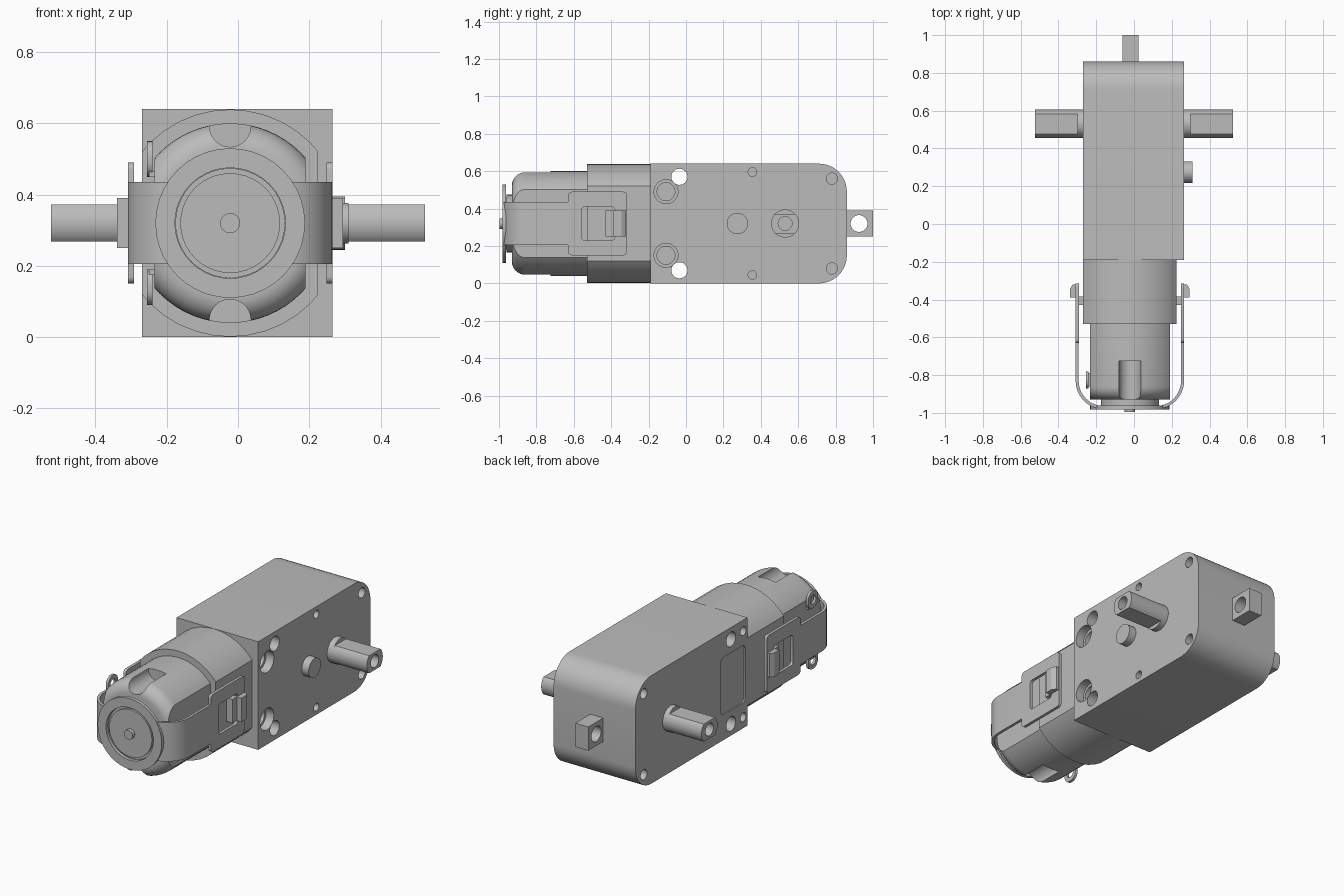
import bpy, bmesh
from math import sin, cos, pi, radians
from mathutils import Vector

cube = bpy.data.objects.get("Cube")
if cube:
    bpy.data.objects.remove(cube, do_unlink=True)

grey = bpy.data.materials.new("plain grey")
grey.use_nodes = True
grey.diffuse_color = (0.5, 0.5, 0.5, 1)
grey.node_tree.nodes["Principled BSDF"].inputs["Base Color"].default_value = (0.5, 0.5, 0.5, 1)

CX, CZ = -0.022, 0.32      # motor axis


def finish(name, bm):
    bmesh.ops.recalc_face_normals(bm, faces=bm.faces)
    mesh = bpy.data.meshes.new(name)
    bm.to_mesh(mesh)
    bm.free()
    mesh.materials.append(grey)
    ob = bpy.data.objects.new(name, mesh)
    bpy.context.collection.objects.link(ob)
    return ob


def place(axis, p, d):
    u, v = p
    return {"X": (d, u, v), "Y": (u, d, v), "Z": (u, v, d)}[axis]


def prism(name, pts, axis, a, b):
    bm = bmesh.new()
    face = bm.faces.new([bm.verts.new(place(axis, p, a)) for p in pts])
    ext = bmesh.ops.extrude_face_region(bm, geom=[face])
    shift = Vector(place(axis, (0, 0), b - a))
    bmesh.ops.translate(bm, vec=shift, verts=[v for v in ext["geom"] if isinstance(v, bmesh.types.BMVert)])
    return finish(name, bm)


def arc(u, v, r, start, end, n=12):
    steps = [radians(start + (end - start) * i / n) for i in range(n + 1)]
    return [(u + r * cos(t), v + r * sin(t)) for t in steps]


def circle(u, v, r, n=40):
    return arc(u, v, r, 0, 360, n)[:-1]


def rod(name, u, v, r, axis, a, b):
    return prism(name, circle(u, v, r), axis, a, b)


def box(name, x, y, z):
    return prism(name, [(x[0], z[0]), (x[1], z[0]), (x[1], z[1]), (x[0], z[1])], "Y", *y)


def rounded(y, z, r):
    return (arc(y[1] - r, z[1] - r, r, 0, 90, 6) + arc(y[0] + r, z[1] - r, r, 90, 180, 6)
            + arc(y[0] + r, z[0] + r, r, 180, 270, 6) + arc(y[1] - r, z[0] + r, r, 270, 360, 6))


def boolean(ob, tool, operation="DIFFERENCE"):
    tool.hide_render = True
    mod = ob.modifiers.new("cut", "BOOLEAN")
    mod.object, mod.operation, mod.solver = tool, operation, "EXACT"
    bpy.context.view_layer.objects.active = ob
    bpy.ops.object.modifier_apply(modifier=mod.name)
    bpy.data.objects.remove(tool, do_unlink=True)


def mirror_z(z):
    return (z, 2 * CZ - z)


# Gearbox with rounded rear corners
L, R = -0.27, 0.265
gearbox = prism("gearbox", [(-0.19, 0), *arc(0.71, 0.15, 0.15, -90, 0),
                            *arc(0.71, 0.49, 0.15, 0, 90), (-0.19, 0.64)], "X", L, R)
# Mounting holes, counterbores and screw holes
for z in mirror_z(0.57):
    boolean(gearbox, rod("cutter", -0.035, z, 0.043, "X", -0.5, 0.5))
for z in mirror_z(0.49):
    boolean(gearbox, rod("cutter", -0.107, z, 0.064, "X", R - 0.05, 0.5))
    boolean(gearbox, rod("cutter", -0.107, z, 0.048, "X", R - 0.14, 0.5))
for z in mirror_z(0.56):
    for x in (L, R):
        boolean(gearbox, rod("cutter", 0.78, z, 0.03, "X", x - 0.06, x + 0.06))
for z in mirror_z(0.595):
    boolean(gearbox, rod("cutter", 0.355, z, 0.023, "X", R - 0.05, R + 0.05))
for z in mirror_z(0.575):
    boolean(gearbox, rod("cutter", -0.15, z, 0.026, "X", L - 0.05, L + 0.05))
# Shallow inset panel on the right side
boolean(gearbox, prism("cutter", rounded((-0.17, 0.06), (0.15, 0.49), 0.03), "X", L - 0.05, L + 0.008))

# Rear mounting tab
tab = box("rear_tab", (-0.06, 0.025), (0.84, 1.0), (0.25, 0.39))
boolean(tab, rod("cutter", 0.925, CZ, 0.045, "X", -0.2, 0.2))

# Output shafts: round collar, double-flat end, bored centre
flat = [(y, max(CZ - 0.052, min(CZ + 0.052, z))) for y, z in circle(0.53, CZ, 0.075)]
for side, name, face in ((-1, "right", L), (1, "left", R)):
    shaft = prism(name + "_output_shaft", flat, "X", side * 0.29, side * 0.525)
    boolean(shaft, rod("cutter", 0.53, CZ, 0.037, "X", side * 0.4, side * 0.6))
    rod(name + "_shaft_collar", 0.53, CZ, 0.075, "X", face - side * 0.02, side * 0.3)
rod("side_peg", 0.275, CZ, 0.057, "X", R - 0.02, 0.31)

# Motor holder: round sleeve with flat sides
holder = rod("motor_holder", CX, CZ, 0.319, "Y", -0.53, -0.188)
boolean(holder, box("cutter", (CX - 0.248, CX + 0.247), (-0.6, -0.1), (-0.1, 0.8)), "INTERSECT")

# Motor can: turned body with a filleted front, flattened on both sides
profile = [(-0.5, 0.28)] + [(y, r) for y, r in arc(-0.86, 0.21, 0.07, 90, 180, 8)]
bm = bmesh.new()
rings = [[bm.verts.new((x, y, z)) for x, z in circle(CX, CZ, r, 64)] for y, r in profile]
for a, b in zip(rings, rings[1:]):
    for i in range(64):
        j = (i + 1) % 64
        bm.faces.new((a[i], a[j], b[j], b[i]))
bm.faces.new(rings[0])
bm.faces.new(rings[-1])
motor = finish("motor_can", bm)
boolean(motor, box("cutter", (CX - 0.212, CX + 0.212), (-1.1, -0.3), (-0.1, 0.8)), "INTERSECT")
for z in mirror_z(0.592):
    boolean(motor, rod("cutter", CX, z, 0.058, "Y", -1.0, -0.725))
rod("motor_end_boss", CX, CZ, 0.154, "Y", -0.96, -0.92)
rod("motor_end_cap", CX, CZ, 0.14, "Y", -0.974, -0.95)
rod("motor_shaft", CX, CZ, 0.028, "Y", -0.996, -0.96)

# Retaining clip: U-shaped strap with a ring at the front
def u_path(inset):
    h, r = 0.287 - inset, 0.15 - inset
    front = -0.98 + 0.15
    return [(CX - h, -0.6), *arc(CX - h + r, front, r, 180, 270),
            *arc(CX + h - r, front, r, 270, 360), (CX + h, -0.6)]

strap = prism("clip_strap", u_path(0) + u_path(0.016)[::-1], "Z", 0.205, 0.435)
ring = rod("clip_ring", CX, CZ, 0.21, "Y", -0.982, -0.962)
for part in (strap, ring):
    boolean(part, rod("cutter", CX, CZ, 0.155, "Y", -1.1, -0.9))

# Clip arms with windows, and the catches they hook over
for side, name in ((-1, "right", ), (1, "left")):
    outer = CX + side * 0.287
    arm = prism(name + "_clip_arm", rounded((-0.63, -0.315), (0.15, 0.49), 0.02),
                "X", outer - side * 0.017, outer)
    boolean(arm, prism("cutter", rounded((-0.56, -0.38), (0.23, 0.41), 0.02), "X", outer - 0.05, outer + 0.05))
    root = CX + side * 0.235
    box(name + "_catch", sorted((root, outer)), (-0.43, -0.385), (0.25, 0.39))
    prism(name + "_hook", [(outer - side * 0.015, -0.39), (outer + side * 0.03, -0.39),
                           (outer + side * 0.03, -0.345), (outer + side * 0.015, -0.32),
                           (outer - side * 0.015, -0.32)], "Z", 0.25, 0.39)

# Electrical terminals on the right flat of the motor
for z, name in ((0.5, "upper"), (0.14, "lower")):
    tag = prism(name + "_terminal", rounded((-0.87, -0.78), (z - 0.05, z + 0.05), 0.04), "X", -0.255, -0.24)
    boolean(tag, rod("cutter", -0.825, z, 0.026, "X", -0.4, -0.1))
    box(name + "_terminal_foot", (-0.25, -0.22), (-0.86, -0.79), sorted((z - 0.035, z - 0.05)) if z > CZ else (z + 0.035, z + 0.05))

# Smooth shading with sharp edges kept
bpy.ops.object.select_all(action="DESELECT")
for ob in bpy.context.collection.objects:
    if ob.type == "MESH":
        ob.select_set(True)
        bpy.context.view_layer.objects.active = ob
bpy.ops.object.shade_smooth_by_angle(angle=radians(30))
